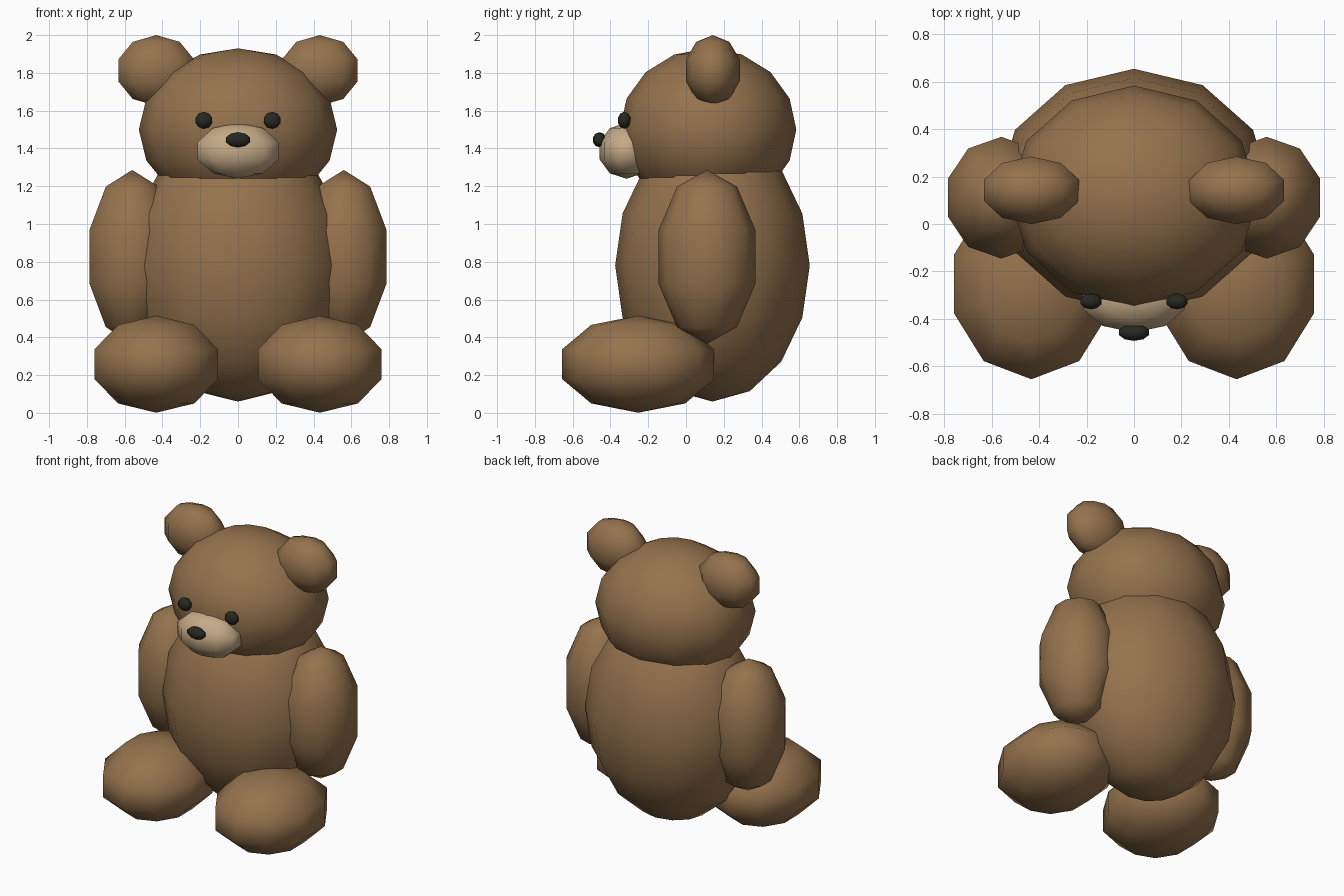
import bpy, bmesh
from mathutils import Matrix

if "Cube" in bpy.data.objects:
    bpy.data.objects.remove(bpy.data.objects["Cube"])


def material(name, rgb):
    m = bpy.data.materials.new(name)
    m.diffuse_color = (*rgb, 1)
    m.use_nodes = True
    m.node_tree.nodes["Principled BSDF"].inputs["Base Color"].default_value = m.diffuse_color
    return m


brown = material("brown fur", (0.30, 0.17, 0.075))
tan = material("tan muzzle", (0.56, 0.40, 0.24))
black = material("soft black", (0.021, 0.021, 0.016))


def ball(name, centre, radii, mat, segs=10, rings=5):
    """Low-poly ellipsoid with smooth shading."""
    bm = bmesh.new()
    bmesh.ops.create_uvsphere(bm, u_segments=segs, v_segments=rings, radius=1,
                              matrix=Matrix.Diagonal((*radii, 1)))
    # turn the mesh so that a vertex column always lies on the front/back line
    for f in bm.faces:
        f.smooth = True
    me = bpy.data.meshes.new(name)
    bm.to_mesh(me)
    bm.free()
    me.materials.append(mat)
    ob = bpy.data.objects.new(name, me)
    ob.location = centre
    bpy.context.collection.objects.link(ob)
    return ob


def pair(name, centre, radii, mat, **kw):
    for side, s in (("left", 1), ("right", -1)):
        ball(f"{side}_{name}", (s * centre[0], centre[1], centre[2]), radii, mat, **kw)


# Torso and head
ball("body", (0, 0.14, 0.78), (0.58, 0.515, 0.72), brown, 12, 8)
ball("head", (0, 0.117, 1.50), (0.525, 0.467, 0.43), brown, 12, 8)

# Ears and limbs
pair("ear", (0.433, 0.142, 1.813), (0.222, 0.15, 0.187), brown)
pair("arm", (0.56, 0.111, 0.826), (0.25, 0.27, 0.46), brown)
pair("leg", (0.433, -0.253, 0.258), (0.361, 0.423, 0.257), brown)

# Face
ball("muzzle", (0, -0.315, 1.388), (0.237, 0.15, 0.148), tan)
ball("nose", (0, -0.458, 1.446), (0.07, 0.037, 0.04), black)
pair("eye", (0.181, -0.327, 1.549), (0.049, 0.035, 0.045), black)
